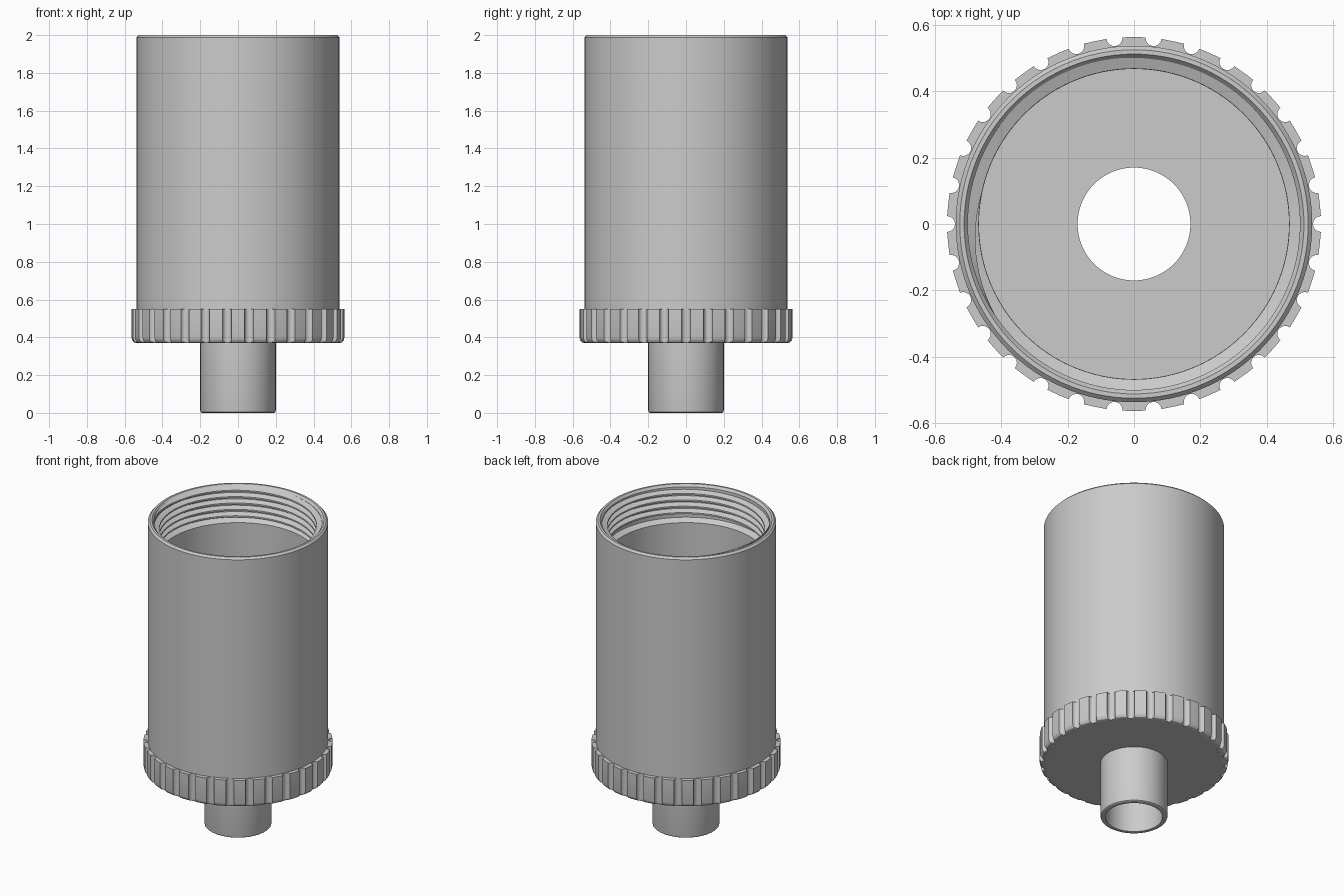
import bpy, bmesh, math

cube = bpy.data.objects.get("Cube")
if cube:
    bpy.data.objects.remove(cube, do_unlink=True)

grey = bpy.data.materials.new("light grey")
grey.use_nodes = True
grey.diffuse_color = (0.6, 0.6, 0.6, 1)
grey.node_tree.nodes["Principled BSDF"].inputs["Base Color"].default_value = (0.6, 0.6, 0.6, 1)

TAU = 2 * math.pi


def polar(r, a, z):
    return (r * math.cos(a), r * math.sin(a), z)


def bridge(bm, loops, close_ring, close_loops):
    """Join neighbouring vertex loops with quads."""
    count = len(loops)
    for i in range(count if close_loops else count - 1):
        a, b = loops[i], loops[(i + 1) % count]
        n = len(a)
        for j in range(n if close_ring else n - 1):
            k = (j + 1) % n
            bm.faces.new((a[j], a[k], b[k], b[j]))


def finish(bm, name, angle=30):
    bmesh.ops.recalc_face_normals(bm, faces=bm.faces)
    mesh = bpy.data.meshes.new(name)
    bm.to_mesh(mesh)
    bm.free()
    obj = bpy.data.objects.new(name, mesh)
    bpy.context.collection.objects.link(obj)
    mesh.materials.append(grey)
    bpy.ops.object.select_all(action="DESELECT")
    obj.select_set(True)
    bpy.context.view_layer.objects.active = obj
    bpy.ops.object.shade_smooth_by_angle(angle=math.radians(angle))
    return obj


def lathe(name, profile, segments=120):
    """Turn a closed radius/height profile around z."""
    bm = bmesh.new()
    loops = [[bm.verts.new(polar(r, TAU * s / segments, z)) for s in range(segments)]
             for r, z in profile]
    bridge(bm, loops, True, True)
    return finish(bm, name)


# Hollow cup with its outlet tube
lathe("cup_body", [
    (0.17, 0), (0.192, 0), (0.198, 0.004), (0.2, 0.012), (0.2, 0.37),
    (0.52, 0.37), (0.52, 0.4), (0.537, 0.4), (0.537, 1.988), (0.525, 2.0),
    (0.512, 2.0), (0.5, 1.985), (0.5, 1.785), (0.467, 1.765), (0.467, 0.45),
    (0.2, 0.45), (0.2, 0.452), (0.17, 0.452)])

# Grip collar with scalloped grooves and a rounded lower edge
GROOVES, RIM, CUT = 30, 0.563, 0.024
outline = []
for g in range(GROOVES):
    mid = TAU * g / GROOVES
    for s in range(9):
        t = -math.pi / 2 + math.pi * s / 8
        x, y = RIM - CUT * math.cos(t), CUT * math.sin(t)
        outline.append((math.hypot(x, y), mid + math.atan2(y, x)))
    for s in (0.4, 0.5, 0.6):
        outline.append((RIM, mid + s * TAU / GROOVES))

bm = bmesh.new()
levels = [(0.52, 0.37), (0.538, 0.37), (0.551, 0.374), (0.56, 0.384),
          (RIM + 0.01, 0.397), (RIM + 0.01, 0.55), (0.52, 0.55)]
loops = [[bm.verts.new(polar(min(r, limit), a, z)) for r, a in outline]
         for limit, z in levels]
bridge(bm, loops, True, True)
finish(bm, "grip_collar")

# Internal screw thread, fading out at both ends
PITCH, TURNS, STEPS = 0.042, 4.6, 96
total = int(TURNS * STEPS)
bm = bmesh.new()
loops = []
for i in range(total + 1):
    a = TAU * i / STEPS
    z = 1.79 + PITCH * i / STEPS
    fade = min(1, i / 12, (total - i) / 12)
    crest = 0.501 - 0.033 * fade
    section = [(0.502, -0.018), (crest, -0.005), (crest, 0.005), (0.502, 0.018)]
    loops.append([bm.verts.new(polar(r, a, z + dz)) for r, dz in section])
bridge(bm, loops, True, False)
for end in (loops[0], loops[-1]):
    bm.faces.new(end)
finish(bm, "inner_thread")
